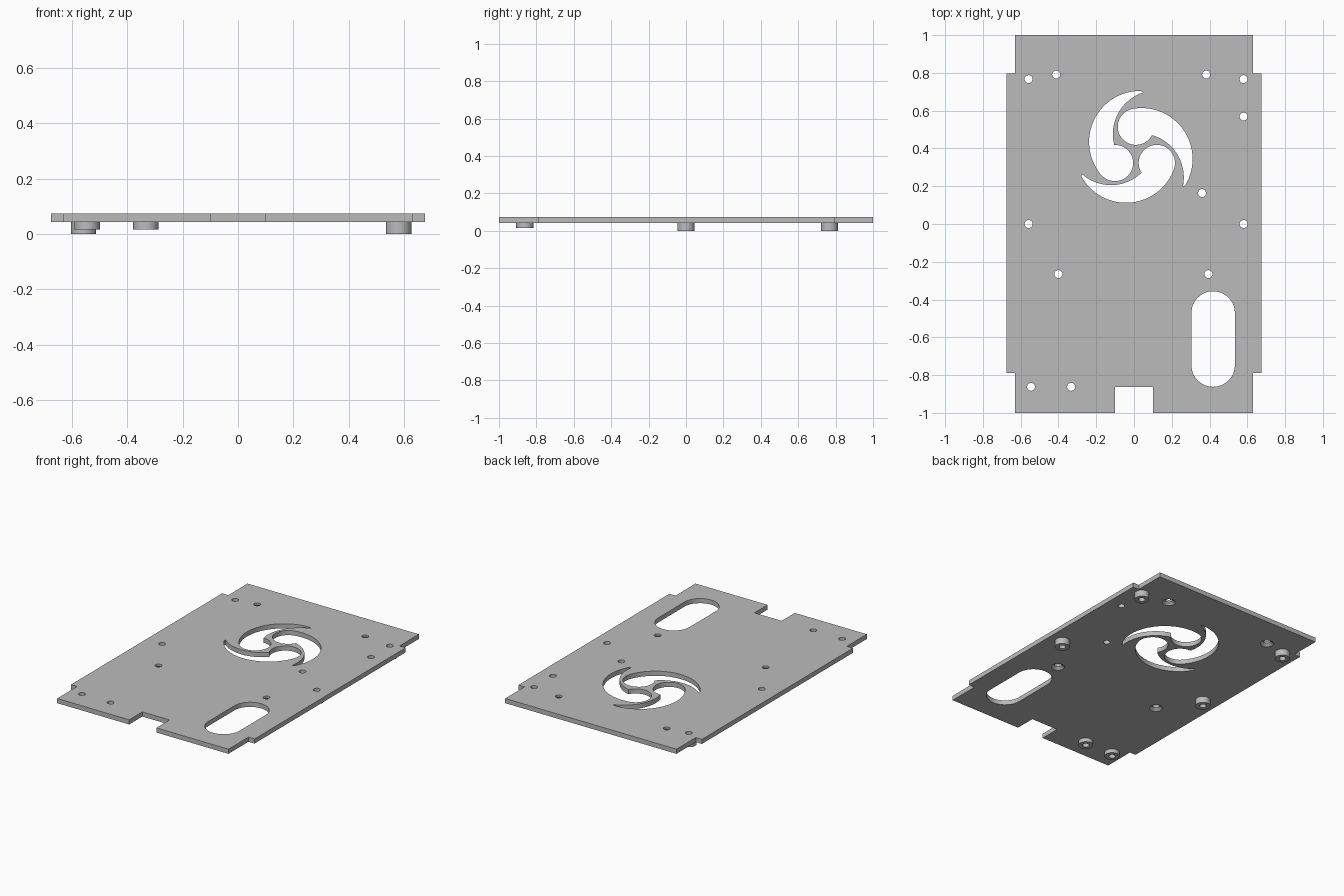
import bpy, bmesh
from math import sin, cos, pi, radians
from mathutils import Vector, Matrix

cube = bpy.data.objects.get("Cube")
if cube:
    bpy.data.objects.remove(cube)

BOTTOM, TOP = 0.043, 0.074
HOLE_R, BOSS_R, SINK_R = 0.021, 0.046, 0.042

grey = bpy.data.materials.new("plain_grey")
grey.use_nodes = True
colour = (0.5, 0.5, 0.5, 1)
grey.diffuse_color = colour
grey.node_tree.nodes["Principled BSDF"].inputs["Base Color"].default_value = colour


def arc(cx, cy, r0, r1, a0, a1, steps):
    """Points along an arc, angles in degrees, radius blending r0 to r1."""
    pts = []
    for i in range(steps + 1):
        t = i / steps
        a, r = radians(a0 + (a1 - a0) * t), r0 + (r1 - r0) * t
        pts.append(Vector((cx + r * cos(a), cy + r * sin(a))))
    return pts


def circle(x, y, r):
    return arc(x, y, r, r, 0, 360, 32)[:-1]


def add_mesh(name, mesh):
    obj = bpy.data.objects.new(name, mesh)
    bpy.context.collection.objects.link(obj)
    mesh.materials.clear()
    mesh.materials.append(grey)
    return obj


def prism(name, loops, z0, z1):
    """Extrude an outline with holes between two heights."""
    curve = bpy.data.curves.new(name, "CURVE")
    curve.dimensions, curve.fill_mode = "2D", "BOTH"
    curve.extrude = (z1 - z0) / 2
    for loop in loops:
        spline = curve.splines.new("POLY")
        spline.points.add(len(loop) - 1)
        spline.use_cyclic_u = True
        for point, p in zip(spline.points, loop):
            point.co = (p[0], p[1], 0, 1)
    temp = bpy.data.objects.new(name + "_outline", curve)
    bpy.context.collection.objects.link(temp)
    graph = bpy.context.evaluated_depsgraph_get()
    mesh = bpy.data.meshes.new_from_object(temp.evaluated_get(graph))
    bpy.data.objects.remove(temp)
    mesh.transform(Matrix.Translation((0, 0, (z0 + z1) / 2)))
    bm = bmesh.new()
    bm.from_mesh(mesh)
    bmesh.ops.remove_doubles(bm, verts=bm.verts, dist=1e-5)
    bmesh.ops.recalc_face_normals(bm, faces=bm.faces)
    bm.to_mesh(mesh)
    bm.free()
    return add_mesh(name, mesh)


# Plate outline with stepped corners and a front notch
outline = [(-0.63, -1), (-0.1, -1), (-0.1, -0.862), (0.1, -0.862), (0.1, -1),
           (0.63, -1), (0.63, -0.79), (0.675, -0.79), (0.675, 0.797),
           (0.63, 0.797), (0.63, 1), (-0.63, 1), (-0.63, 0.797),
           (-0.675, 0.797), (-0.675, -0.79), (-0.63, -0.79)]

# Rounded slot
slot = arc(0.419, -0.471, 0.115, 0.115, 0, 180, 24)
slot += arc(0.419, -0.747, 0.115, 0.115, 180, 360, 24)

# Swirl vent: round head, broad outer sweep, thin curved tail
blade = arc(0, 0.128, 0.096, 0.096, -28, -260, 32)
blade += arc(0.03, -0.043, 0.27, 0.27, 99, -31, 40)
blade += arc(0.016, -0.13, 0.240, 0.224, -14, 72.5, 32)
centre = Vector((0.01, 0.387))
vents = [[centre + Matrix.Rotation(radians(turn), 2) @ p for p in blade]
         for turn in (0, 120, 240)]

# Hole positions by kind
tall = [(x, y) for x in (-0.558, 0.58) for y in (0, 0.767)]
short = [(-0.545, -0.862), (-0.333, -0.862)]
sunk = [(-0.412, 0.791), (0.382, 0.791), (-0.4, -0.265), (0.394, -0.265)]
plain = [(0.58, 0.569), (0.36, 0.164)]
holes = [circle(x, y, HOLE_R) for x, y in tall + short + sunk + plain]

plate = prism("plate", [outline, slot] + vents + holes, BOTTOM, TOP)

# Countersinks on the underside
bm = bmesh.new()
for x, y in sunk:
    bmesh.ops.create_cone(bm, cap_ends=True, segments=32, radius1=SINK_R + 0.005,
                          radius2=HOLE_R - 0.003, depth=0.024,
                          matrix=Matrix.Translation((x, y, BOTTOM + 0.007)))
sink_mesh = bpy.data.meshes.new("countersink_cutter")
bm.to_mesh(sink_mesh)
bm.free()
cutter = add_mesh("countersink_cutter", sink_mesh)
cut = plate.modifiers.new("countersinks", "BOOLEAN")
cut.operation, cut.solver, cut.object = "DIFFERENCE", "EXACT", cutter
graph = bpy.context.evaluated_depsgraph_get()
cut_mesh = bpy.data.meshes.new_from_object(plate.evaluated_get(graph))
plate.modifiers.clear()
plate.data = cut_mesh
bpy.data.objects.remove(cutter)

# Standoff bosses under the plate
parts = [plate]
for kind, spots, z in (("tall", tall, 0), ("short", short, 0.016)):
    for i, (x, y) in enumerate(spots):
        parts.append(prism(f"{kind}_boss_{i + 1}",
                           [circle(x, y, BOSS_R), circle(x, y, HOLE_R)], z, BOTTOM))

# Smooth round walls, keep edges sharp
bpy.ops.object.select_all(action="DESELECT")
for part in parts:
    part.select_set(True)
bpy.context.view_layer.objects.active = plate
bpy.ops.object.shade_smooth_by_angle(angle=radians(30))
